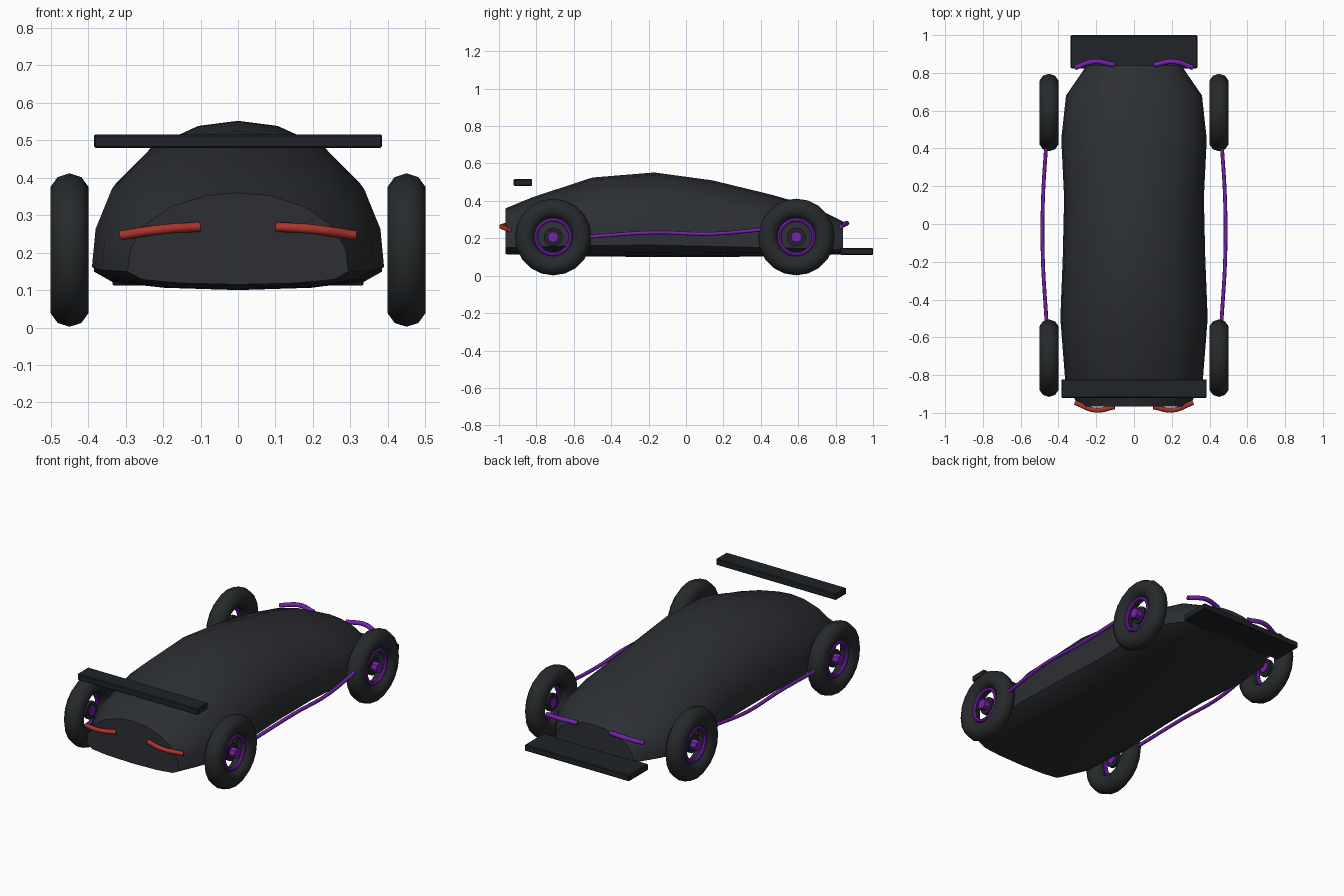
import bpy, bmesh, math
from mathutils import Vector

if "Cube" in bpy.data.objects:
    bpy.data.objects.remove(bpy.data.objects["Cube"])


def mat(name, rgb):
    m = bpy.data.materials.new(name)
    m.diffuse_color = (*rgb, 1)
    m.use_nodes = True
    m.node_tree.nodes["Principled BSDF"].inputs["Base Color"].default_value = m.diffuse_color
    return m


DARK = mat("charcoal", (0.025, 0.028, 0.033))
TRIM = mat("dark_trim", (0.014, 0.017, 0.021))
RUBBER = mat("rubber", (0.02, 0.023, 0.025))
PURPLE = mat("purple", (0.18, 0.015, 0.42))
RED = mat("red", (0.42, 0.035, 0.025))


def finish(ob, name, material, angle=None):
    ob.name = name
    ob.data.materials.append(material)
    if angle:
        bpy.ops.object.select_all(action='DESELECT')
        ob.select_set(True)
        bpy.context.view_layer.objects.active = ob
        bpy.ops.object.shade_smooth_by_angle(angle=math.radians(angle))
    return ob


def slab(name, loc, size):
    bpy.ops.mesh.primitive_cube_add(size=1, location=loc)
    ob = bpy.context.object
    ob.scale = size
    bpy.ops.object.transform_apply(location=False, rotation=False, scale=True)
    b = ob.modifiers.new("edge", 'BEVEL')
    b.width, b.segments = 0.004, 1
    return finish(ob, name, TRIM)


def tube(name, pts, radius, material, side):
    cu = bpy.data.curves.new(name, 'CURVE')
    cu.dimensions = '3D'
    cu.bevel_depth, cu.bevel_resolution = radius, 2
    cu.resolution_u, cu.use_fill_caps = 8, True
    sp = cu.splines.new('BEZIER')
    sp.bezier_points.add(len(pts) - 1)
    for p, (x, y, z) in zip(sp.bezier_points, pts):
        p.co = (x * side, y, z)
        p.handle_left_type = p.handle_right_type = 'AUTO'
    ob = bpy.data.objects.new(name, cu)
    bpy.context.collection.objects.link(ob)
    cu.materials.append(material)


def body():
    # half cross-section: (fraction of half width, fraction of height)
    half = [(0, 1), (.28, .97), (.61, .845), (.865, .63), (.975, .38),
            (1, .14), (.87, .055), (.53, .015), (0, 0)]
    ring = half + [(-u, v) for u, v in half[-2:0:-1]]
    # stations: y, half width, bottom, top
    stations = [(-.965, .295, .115, .36), (-.82, .365, .11, .42), (-.5, .39, .103, .525),
                (-.17, .377, .1, .552), (.14, .37, .1, .51), (.45, .385, .103, .435),
                (.68, .36, .108, .37), (.84, .25, .115, .29)]
    bm = bmesh.new()
    loops = [[bm.verts.new((u * w, y, b + v * (t - b))) for u, v in ring]
             for y, w, b, t in stations]
    n = len(ring)
    for a, c in zip(loops, loops[1:]):
        for i in range(n):
            j = (i + 1) % n
            bm.faces.new((a[i], a[j], c[j], c[i]))
    bm.faces.new(loops[0])
    bm.faces.new(loops[-1])
    bmesh.ops.recalc_face_normals(bm, faces=bm.faces)
    me = bpy.data.meshes.new("body")
    bm.to_mesh(me)
    bm.free()
    ob = bpy.data.objects.new("body", me)
    bpy.context.collection.objects.link(ob)
    finish(ob, "body", DARK, 40)


def wheel(tag, x, y):
    loc, rot = Vector((x, y, .207)), (0, math.pi / 2, 0)
    # tyre and rim ring
    for name, R, r, m, seg, minor in (("tire", .151, .054, RUBBER, 20, 10),
                                      ("rim", .092, .011, PURPLE, 24, 8)):
        off = Vector((math.copysign(.02, x) if name == "rim" else 0, 0, 0))
        bpy.ops.mesh.primitive_torus_add(major_radius=R, minor_radius=r, major_segments=seg,
                                         minor_segments=minor, location=loc + off, rotation=rot)
        finish(bpy.context.object, f"{name}_{tag}", m, 40)
    # hub with disc behind it
    for name, r, d, m, seg in (("hub", .03, .06, PURPLE, 8), ("disc", .05, .02, TRIM, 20)):
        off = Vector((math.copysign(.015, x) if name == "hub" else 0, 0, 0))
        bpy.ops.mesh.primitive_cylinder_add(radius=r, depth=d, vertices=seg,
                                            location=loc + off, rotation=rot)
        finish(bpy.context.object, f"{name}_{tag}", m, 40)


body()
slab("front_wing", (0, -.872, .498), (.77, .098, .036))
slab("rear_splitter", (0, .912, .13), (.67, .176, .036))

for side, s in ((1, "right"), (-1, "left")):
    for y, end in ((-.71, "front"), (.59, "rear")):
        wheel(f"{end}_{s}", .45 * side, y)
    # glowing side strip, front and rear lights
    tube(f"side_strip_{s}", [(.463, -.52, .208), (.483, -.17, .231), (.482, .13, .224),
                             (.465, .42, .248)], .01, PURPLE, side)
    tube(f"front_light_{s}", [(.312, -.945, .246), (.205, -.985, .262), (.102, -.968, .269)],
         .013, RED, side)
    tube(f"rear_light_{s}", [(.312, .828, .264), (.21, .86, .28), (.105, .842, .274)],
         .013, PURPLE, side)
